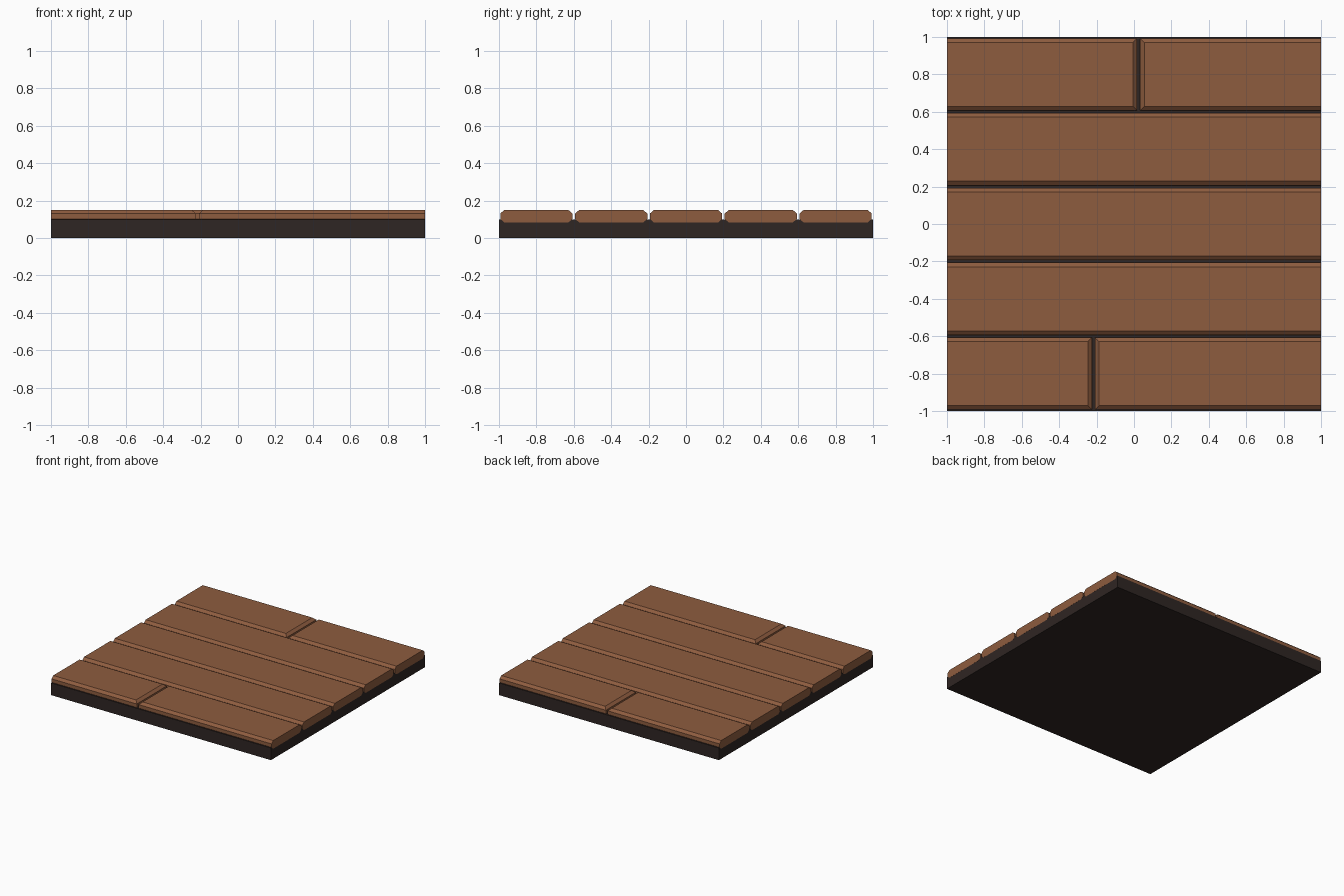
import bpy, bmesh

if "Cube" in bpy.data.objects:
    bpy.data.objects.remove(bpy.data.objects["Cube"])


def material(name, rgb):
    m = bpy.data.materials.new(name)
    m.diffuse_color = (*rgb, 1)
    m.use_nodes = True
    m.node_tree.nodes["Principled BSDF"].inputs["Base Color"].default_value = m.diffuse_color
    return m


WOOD = material("brown wood", (0.27, 0.107, 0.049))
DARK = material("dark underlay", (0.028, 0.019, 0.017))


def loft(name, rings, mat):
    """Stack of rectangles (x0, x1, y0, y1, z) joined into a closed solid."""
    bm = bmesh.new()
    loops = [[bm.verts.new(p) for p in
              ((x0, y0, z), (x1, y0, z), (x1, y1, z), (x0, y1, z))]
             for x0, x1, y0, y1, z in rings]
    bm.faces.new(loops[0][::-1])
    bm.faces.new(loops[-1])
    for a, b in zip(loops, loops[1:]):
        for i in range(4):
            j = (i + 1) % 4
            bm.faces.new((a[i], a[j], b[j], b[i]))
    me = bpy.data.meshes.new(name)
    bm.to_mesh(me)
    bm.free()
    me.materials.append(mat)
    ob = bpy.data.objects.new(name, me)
    bpy.context.collection.objects.link(ob)
    return ob


CHAMFER, HALF_WIDTH, HALF_GAP, EDGE = 0.022, 0.193, 0.008, 1.0


def plank(name, x0, x1, y):
    # long edges are chamfered; ends only where they meet a butt seam
    rings = []
    for z, c in ((0.083, CHAMFER), (0.102, 0), (0.131, 0), (0.15, CHAMFER)):
        rings.append((x0 + (c if x0 > -EDGE else 0), x1 - (c if x1 < EDGE else 0),
                      y - HALF_WIDTH + c, y + HALF_WIDTH - c, z))
    loft(name, rings, WOOD)


# dark slab under the boards, a hair inside the board ends
S = 0.9995
loft("base_slab", [(-S, S, -1, 1, 0), (-S, S, -1, 1, 0.1)], DARK)

# five rows of boards, the outer two split by a seam
seams = {0: -0.217, 4: 0.025}
for row in range(5):
    y = -0.8 + 0.4 * row
    if row in seams:
        s = seams[row]
        plank(f"plank_{row}_left", -EDGE, s - HALF_GAP, y)
        plank(f"plank_{row}_right", s + HALF_GAP, EDGE, y)
    else:
        plank(f"plank_{row}", -EDGE, EDGE, y)
